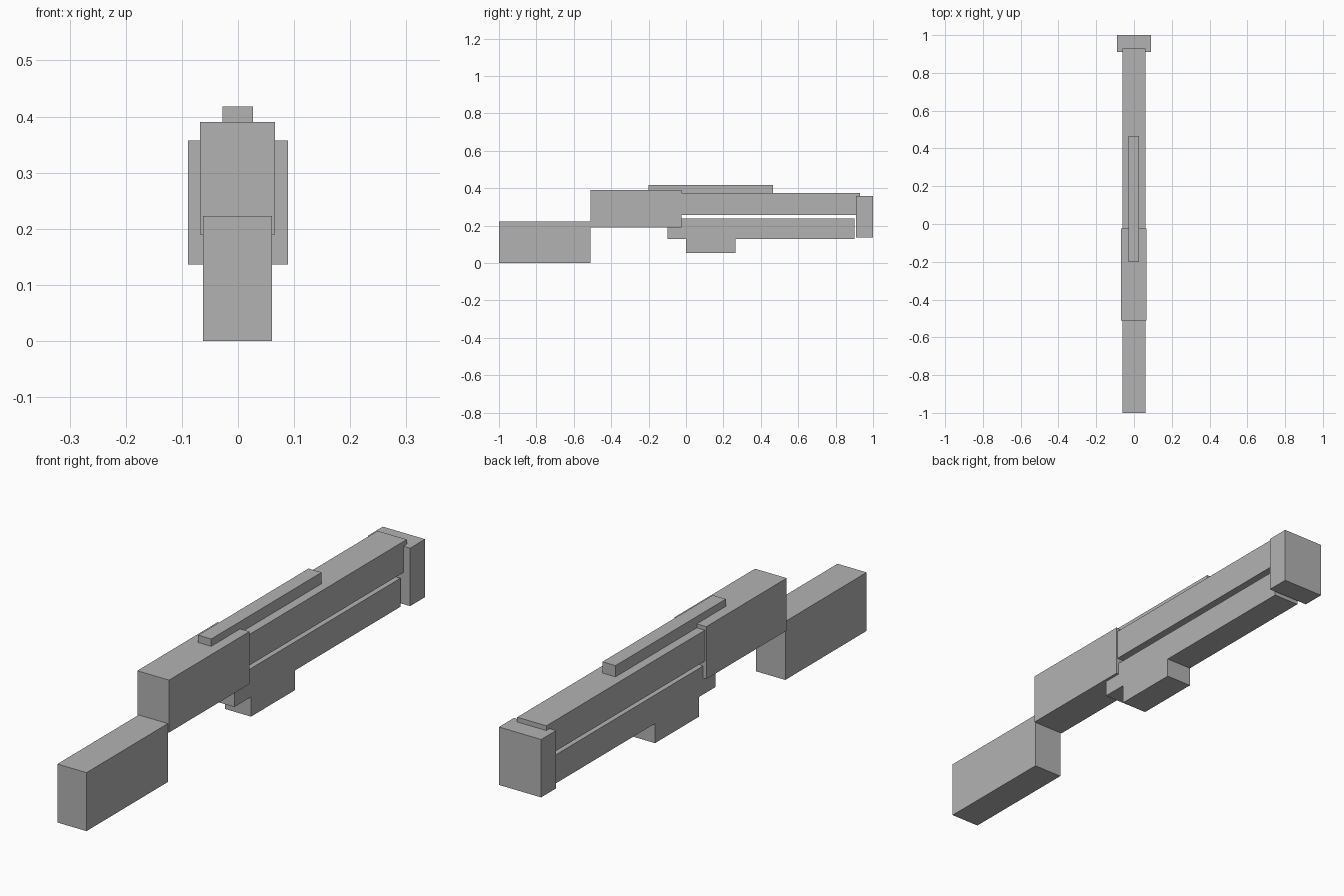
import bpy

if "Cube" in bpy.data.objects:
    bpy.data.objects.remove(bpy.data.objects["Cube"])

grey = bpy.data.materials.new("plain grey")
grey.diffuse_color = (0.45, 0.45, 0.45, 1)
grey.use_nodes = True
grey.node_tree.nodes["Principled BSDF"].inputs["Base Color"].default_value = grey.diffuse_color


def extrude_profile(name, profile, x0, x1):
    """Solid made from a (y, z) outline swept from x0 to x1."""
    n = len(profile)
    verts = [(x, y, z) for x in (x0, x1) for y, z in profile]
    faces = [tuple(reversed(range(n))), tuple(range(n, 2 * n))]
    faces += [(i, (i + 1) % n, (i + 1) % n + n, i + n) for i in range(n)]
    mesh = bpy.data.meshes.new(name)
    mesh.from_pydata(verts, [], faces)
    mesh.materials.append(grey)
    obj = bpy.data.objects.new(name, mesh)
    bpy.context.collection.objects.link(obj)
    return obj


def box(name, x0, x1, y0, y1, z0, z1):
    return extrude_profile(name, [(y0, z0), (y1, z0), (y1, z1), (y0, z1)], x0, x1)


# Main blocks along the length
box("rear_stock", -0.062, 0.061, -1.0, -0.51, 0.0, 0.223)
box("receiver", -0.068, 0.066, -0.51, -0.025, 0.19, 0.39)
box("upper_barrel", -0.062, 0.061, -0.025, 0.93, 0.257, 0.375)
box("top_rail", -0.028, 0.027, -0.2, 0.465, 0.37, 0.418)
box("end_block", -0.089, 0.089, 0.91, 1.0, 0.136, 0.357)

# Lower bar with the stepped block hanging below it
extrude_profile("lower_bar", [
    (-0.10, 0.128), (0.0, 0.128), (0.0, 0.053), (0.265, 0.053),
    (0.265, 0.128), (0.90, 0.128), (0.90, 0.237), (-0.10, 0.237),
], -0.055, 0.055)
